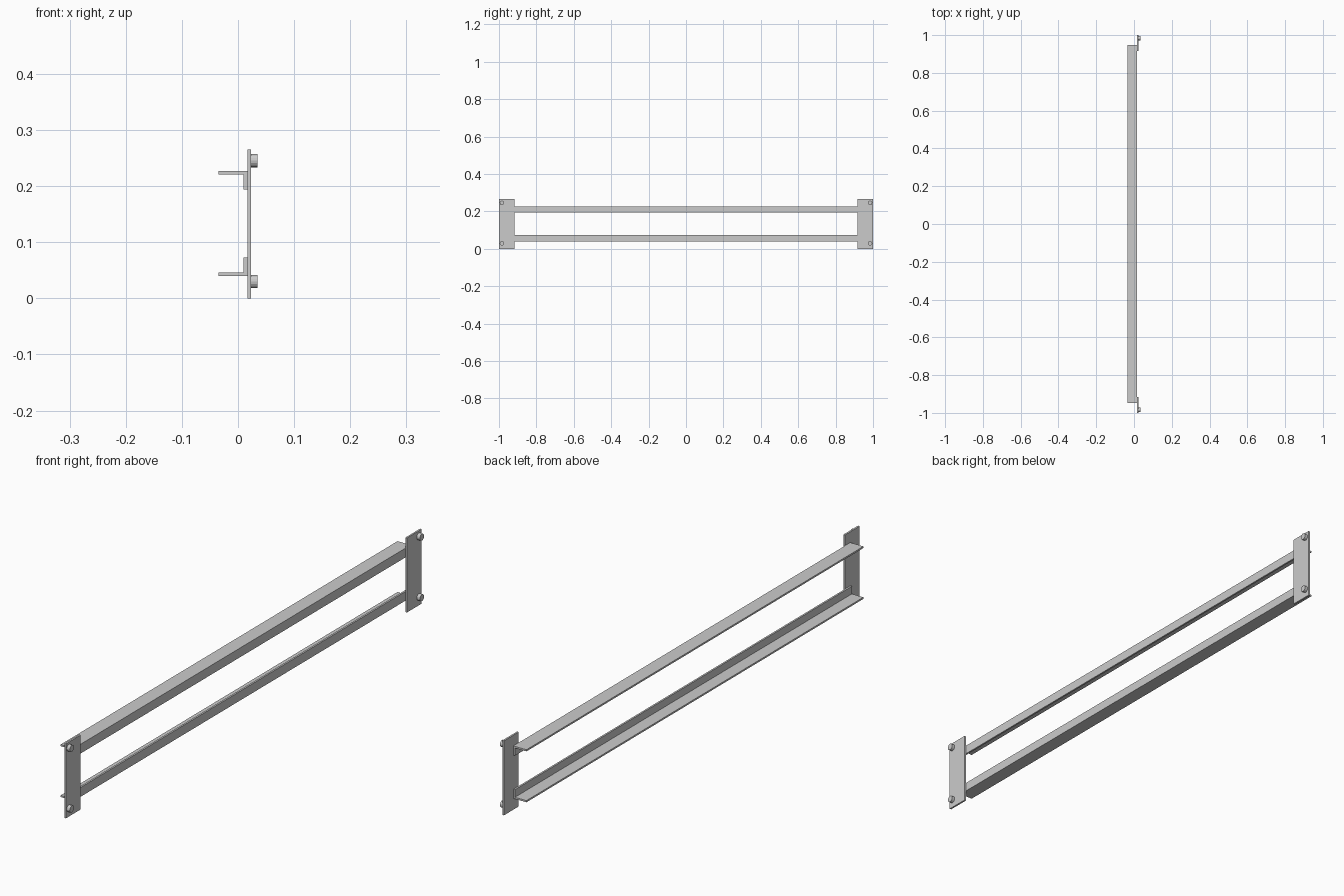
import bpy, bmesh
from math import pi
from mathutils import Matrix

if "Cube" in bpy.data.objects:
    bpy.data.objects.remove(bpy.data.objects["Cube"])


def finish(bm, name):
    bmesh.ops.recalc_face_normals(bm, faces=bm.faces)
    mesh = bpy.data.meshes.new(name)
    bm.to_mesh(mesh)
    bm.free()
    obj = bpy.data.objects.new(name, mesh)
    bpy.context.collection.objects.link(obj)
    return obj


def prism_y(name, profile, y0, y1):
    """Extrude an (x, z) profile along y."""
    bm = bmesh.new()
    face = bm.faces.new([bm.verts.new((x, y0, z)) for x, z in profile])
    ext = bmesh.ops.extrude_face_region(bm, geom=[face])
    verts = [v for v in ext["geom"] if isinstance(v, bmesh.types.BMVert)]
    bmesh.ops.translate(bm, verts=verts, vec=(0, y1 - y0, 0))
    return finish(bm, name)


def bolt(name, y, z):
    """Round bolt head on the outer face of an end plate."""
    bm = bmesh.new()
    bmesh.ops.create_cone(bm, cap_ends=True, segments=16, radius1=0.012,
                          radius2=0.012, depth=0.012,
                          matrix=Matrix.Translation((0.029, y, z)) @ Matrix.Rotation(pi / 2, 4, "Y"))
    return finish(bm, name)


# L-section rails: wide horizontal flange and short vertical flange
back, inner, front = -0.035, 0.010, 0.0165
for name, z, s in (("lower_rail", 0.040, 1), ("upper_rail", 0.227, -1)):
    t, h = 0.006 * s, 0.033 * s
    prism_y(name, [(back, z), (front, z), (front, z + h), (inner, z + h),
                   (inner, z + t), (back, z + t)], -0.947, 0.947)

# End plates with two bolts each
for side, s in (("near", -1), ("far", 1)):
    prism_y(side + "_end_plate", [(0.0165, 0), (0.023, 0), (0.023, 0.265), (0.0165, 0.265)],
            *sorted((s * 0.917, s * 1.0)))
    for level, z in (("lower", 0.030), ("upper", 0.2455)):
        bolt(f"{side}_{level}_bolt", s * 0.984, z)
